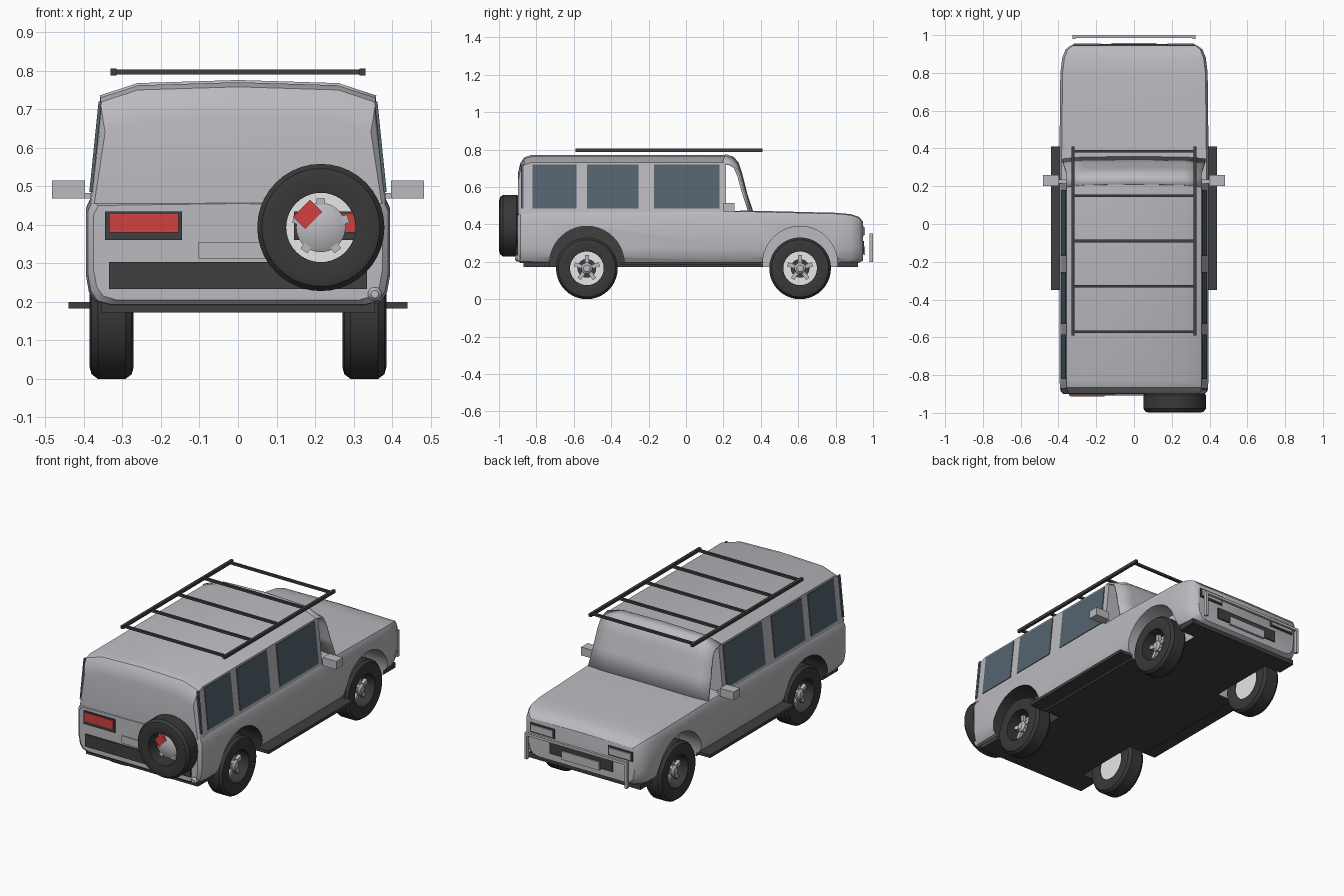
import bpy, bmesh, math
from mathutils import Matrix, Vector

if "Cube" in bpy.data.objects:
    bpy.data.objects.remove(bpy.data.objects["Cube"])


def material(name, r, g, b):
    m = bpy.data.materials.new(name)
    m.use_nodes = True
    m.diffuse_color = (r, g, b, 1)
    m.node_tree.nodes["Principled BSDF"].inputs["Base Color"].default_value = (r, g, b, 1)
    return m


PAINT = material("grey paint", 0.50, 0.49, 0.52)
TRIM = material("dark trim", 0.05, 0.05, 0.05)
RUBBER = material("tyre rubber", 0.04, 0.04, 0.04)
GLASS = material("window glass", 0.09, 0.125, 0.16)
RED = material("red lamp", 0.65, 0.05, 0.05)
WHITE = material("white rim", 0.95, 0.95, 0.95)


def finish(name, bm, mat):
    bmesh.ops.recalc_face_normals(bm, faces=bm.faces)
    mesh = bpy.data.meshes.new(name)
    bm.to_mesh(mesh)
    bm.free()
    mesh.materials.append(mat)
    ob = bpy.data.objects.new(name, mesh)
    bpy.context.scene.collection.objects.link(ob)
    return ob


def activate(ob):
    bpy.ops.object.select_all(action="DESELECT")
    ob.select_set(True)
    bpy.context.view_layer.objects.active = ob


def smooth(ob, angle=35):
    activate(ob)
    bpy.ops.object.shade_smooth_by_angle(angle=math.radians(angle))


def box(name, xs, ys, zs, mat):
    lo, hi = Vector((xs[0], ys[0], zs[0])), Vector((xs[1], ys[1], zs[1]))
    bm = bmesh.new()
    bmesh.ops.create_cube(bm, size=1, matrix=Matrix.Translation((lo + hi) / 2) @ Matrix.Diagonal((hi - lo).to_4d()))
    return finish(name, bm, mat)


def pair(name, xs, ys, zs, mat):
    box("left_" + name, xs, ys, zs, mat)
    box("right_" + name, (-xs[1], -xs[0]), ys, zs, mat)


def turned_box(name, center, size, axis, angle, mat):
    bm = bmesh.new()
    bmesh.ops.create_cube(bm, size=1, matrix=Matrix.Translation(center)
                          @ Matrix.Rotation(angle, 4, axis) @ Matrix.Diagonal((*size, 1)))
    return finish(name, bm, mat)


def skin(bm, rings, closed=True, cap=True):
    loops = [[bm.verts.new(p) for p in ring] for ring in rings]
    n = len(loops[0])
    for a, b in zip(loops, loops[1:]):
        for i in range(n if closed else n - 1):
            j = (i + 1) % n
            bm.faces.new((a[i], a[j], b[j], b[i]))
    if cap:
        bm.faces.new(loops[0])
        bm.faces.new(loops[-1])


def lathe(name, profile, frame, mat, steps=40, hollow=False):
    """Turn (radius, depth) pairs around the local z axis of frame."""
    if hollow:
        profile = profile + profile[:1]
    bm = bmesh.new()
    skin(bm, [[frame @ Vector((r * math.cos(math.tau * k / steps), r * math.sin(math.tau * k / steps), d))
               for k in range(steps)] for r, d in profile], cap=not hollow)
    if hollow:
        bmesh.ops.remove_doubles(bm, verts=bm.verts, dist=1e-5)
    ob = finish(name, bm, mat)
    smooth(ob)
    return ob


def mirrored(half):
    return half + [(-x, z) for x, z in reversed(half) if x > 0]


def loft(name, sections, mat):
    bm = bmesh.new()
    skin(bm, [[(x, y, z) for x, z in mirrored(half)] for y, half in sections])
    return finish(name, bm, mat)


# Lower body with bonnet
def tub(w, z0, z1):
    return [(w - 0.06, z0), (w - 0.025, z0 + 0.01), (w - 0.008, z0 + 0.035), (w, z0 + 0.08),
            (w, z1 - 0.025), (w - 0.012, z1), (0, z1 + 0.005)]


stations = [(-0.9, 0.375, 0.205, 0.45), (-0.885, 0.39, 0.193, 0.46), (-0.82, 0.395, 0.19, 0.465),
            (0.35, 0.395, 0.19, 0.468), (0.8, 0.39, 0.19, 0.457), (0.88, 0.38, 0.19, 0.45),
            (0.925, 0.362, 0.195, 0.435), (0.945, 0.335, 0.205, 0.41)]
body = loft("lower_body", [(y, tub(w, a, b)) for y, w, a, b in stations], PAINT)
floor = box("floor_plate", (-0.355, 0.355), (-0.87, 0.92), (0.172, 0.2), TRIM)

# Wheel arches cut into body and floor
AXLES = {"rear": -0.53, "front": 0.61}
SIDES = {"left": 1, "right": -1}


def side_frame(s, x, y, z):
    return Matrix.Translation((s * x, y, z)) @ Matrix.Rotation(s * math.pi / 2, 4, "Y")


for end, y in AXLES.items():
    for side, s in SIDES.items():
        cutter = lathe("arch_cutter", [(0.2, -0.1), (0.2, 0.15)], side_frame(s, 0.35, y, 0.19),
                       TRIM if end == "rear" else PAINT)
        for target in (body, floor):
            mod = target.modifiers.new("arch", "BOOLEAN")
            mod.operation, mod.solver, mod.object = "DIFFERENCE", "EXACT", cutter
            mod.material_mode = "TRANSFER"
            activate(target)
            bpy.ops.object.modifier_apply(modifier=mod.name)
        bpy.data.objects.remove(cutter)
smooth(body)


# Cabin
def roof(top, w=0.357):
    return [(w + 0.028, 0.455), (w, top - 0.04), (w - 0.097, top - 0.008), (0, top)]


cabin = loft("cabin", [(-0.897, [(x, z) for x, z in roof(0.68, 0.345)]), (-0.885, roof(0.73, 0.353)),
                       (-0.865, roof(0.758)), (-0.83, roof(0.77)), (0.215, roof(0.77))], PAINT)
smooth(cabin, 25)

# Curved windscreen panel standing free in front of the cabin
rows = [(0.21, 0.77, 0.357, 0.04), (0.25, 0.757, 0.357, 0.036), (0.275, 0.73, 0.357, 0.025),
        (0.295, 0.67, 0.362, 0.01), (0.32, 0.57, 0.37, 0), (0.355, 0.462, 0.38, 0)]
bm = bmesh.new()
skin(bm, [[(x, y - 0.015 * (abs(x) / w) ** 4, z) for x, z in
           mirrored([(w, z - drop), (w - 0.097, z - drop / 5), (0, z)])] for y, z, w, drop in rows],
     closed=False, cap=False)
screen = finish("windscreen_panel", bm, PAINT)
smooth(screen)
solid = screen.modifiers.new("thickness", "SOLIDIFY")
solid.thickness, solid.offset = 0.012, 0

# Side windows leaning with the cabin wall
for side, s in SIDES.items():
    for k, (y0, y1) in enumerate([(-0.882, -0.868), (-0.82, -0.585), (-0.53, -0.255), (-0.17, 0.18)]):
        bm = bmesh.new()
        skin(bm, [[(s * (x + d), y, z) for x, z, d in
                   [(0.382, 0.485, -0.004), (0.382, 0.485, 0.004), (0.358, 0.72, 0.004), (0.358, 0.72, -0.004)]]
                  for y in (y0, y1)])
        finish(f"{side}_window_{k + 1}", bm, GLASS)

# Wheels
TYRE = [(0.09, -0.05), (0.135, -0.057), (0.153, -0.052), (0.165, -0.036),
        (0.165, 0.036), (0.153, 0.052), (0.135, 0.057), (0.09, 0.05)]
for end, y in AXLES.items():
    for side, s in SIDES.items():
        name = f"{end}_{side}_"
        frame = side_frame(s, 0.328, y, 0.165)
        lathe(name + "tyre", TYRE, frame, RUBBER, hollow=True)
        lathe(name + "rim", [(0.092, -0.045), (0.092, -0.035)], frame, WHITE)
        lathe(name + "brake", [(0.05, -0.036), (0.05, -0.005)], frame, TRIM)
        lathe(name + "hub", [(0.03, -0.01), (0.03, 0.025), (0.018, 0.035)], frame, PAINT)
        for k in range(5):
            t = math.tau * k / 5
            turned_box(f"{name}spoke_{k + 1}", (s * 0.338, y - 0.045 * math.sin(t), 0.165 + 0.045 * math.cos(t)),
                       (0.02, 0.022, 0.05), "X", t, PAINT)

# Spare wheel on the tailgate
sx, sy, sz = 0.215, -0.942, 0.393
frame = Matrix.Translation((sx, sy, sz)) @ Matrix.Rotation(math.pi / 2, 4, "X")
lathe("spare_tyre", TYRE, frame, RUBBER, hollow=True)
lathe("spare_rim", [(0.092, -0.05), (0.092, -0.04)], frame, WHITE)
lathe("spare_hub", [(0.064, -0.04), (0.064, 0.005), (0.045, 0.015), (0.01, 0.02)], frame, PAINT)
for k in range(5):
    t = math.tau * k / 5
    turned_box(f"spare_tab_{k + 1}", (sx + 0.064 * math.sin(t), sy, sz + 0.064 * math.cos(t)),
               (0.022, 0.016, 0.022), "Y", t, PAINT)
turned_box("spare_red_tab", (0.181, -0.955, 0.427), (0.045, 0.014, 0.062), "Y", math.pi / 4, RED)

# Rear details
pair("tail_lamp_frame", (0.145, 0.345), (-0.907, -0.88), (0.36, 0.435), TRIM)
pair("tail_lamp", (0.155, 0.335), (-0.912, -0.9), (0.38, 0.43), RED)
box("rear_bumper", (-0.335, 0.335), (-0.908, -0.88), (0.233, 0.303), TRIM)
box("rear_plate", (-0.103, 0.103), (-0.906, -0.89), (0.313, 0.355), PAINT)
lathe("exhaust_tip", [(0.012, -0.03), (0.018, -0.012), (0.018, 0.004), (0.01, 0.014)],
      Matrix.Translation((0.355, -0.9, 0.22)) @ Matrix.Rotation(math.pi / 2, 4, "X"), PAINT, 20)

# Front details
pair("headlamp_frame", (0.17, 0.325), (0.92, 0.95), (0.335, 0.39), TRIM)
pair("headlamp", (0.178, 0.317), (0.93, 0.956), (0.343, 0.382), PAINT)
box("grille", (-0.2, 0.2), (0.92, 0.952), (0.245, 0.31), TRIM)
box("front_plate", (-0.12, 0.12), (0.93, 0.958), (0.235, 0.283), PAINT)
box("guard_bar", (-0.325, 0.325), (0.985, 1.0), (0.335, 0.35), PAINT)
pair("guard_post", (0.31, 0.325), (0.98, 1.0), (0.2, 0.35), PAINT)

# Running boards and mirrors
pair("running_board", (0.35, 0.44), (-0.35, 0.41), (0.183, 0.2), TRIM)
pair("mirror", (0.397, 0.483), (0.2, 0.26), (0.468, 0.515), PAINT)
pair("mirror_arm", (0.36, 0.4), (0.215, 0.235), (0.468, 0.482), PAINT)

# Roof rack
pair("rack_rail", (0.315, 0.331), (-0.59, 0.41), (0.788, 0.805), TRIM)
for k, y in enumerate([-0.57, -0.33, -0.09, 0.15, 0.385]):
    box(f"rack_bar_{k + 1}", (-0.32, 0.32), (y - 0.007, y + 0.007), (0.79, 0.803), TRIM)
